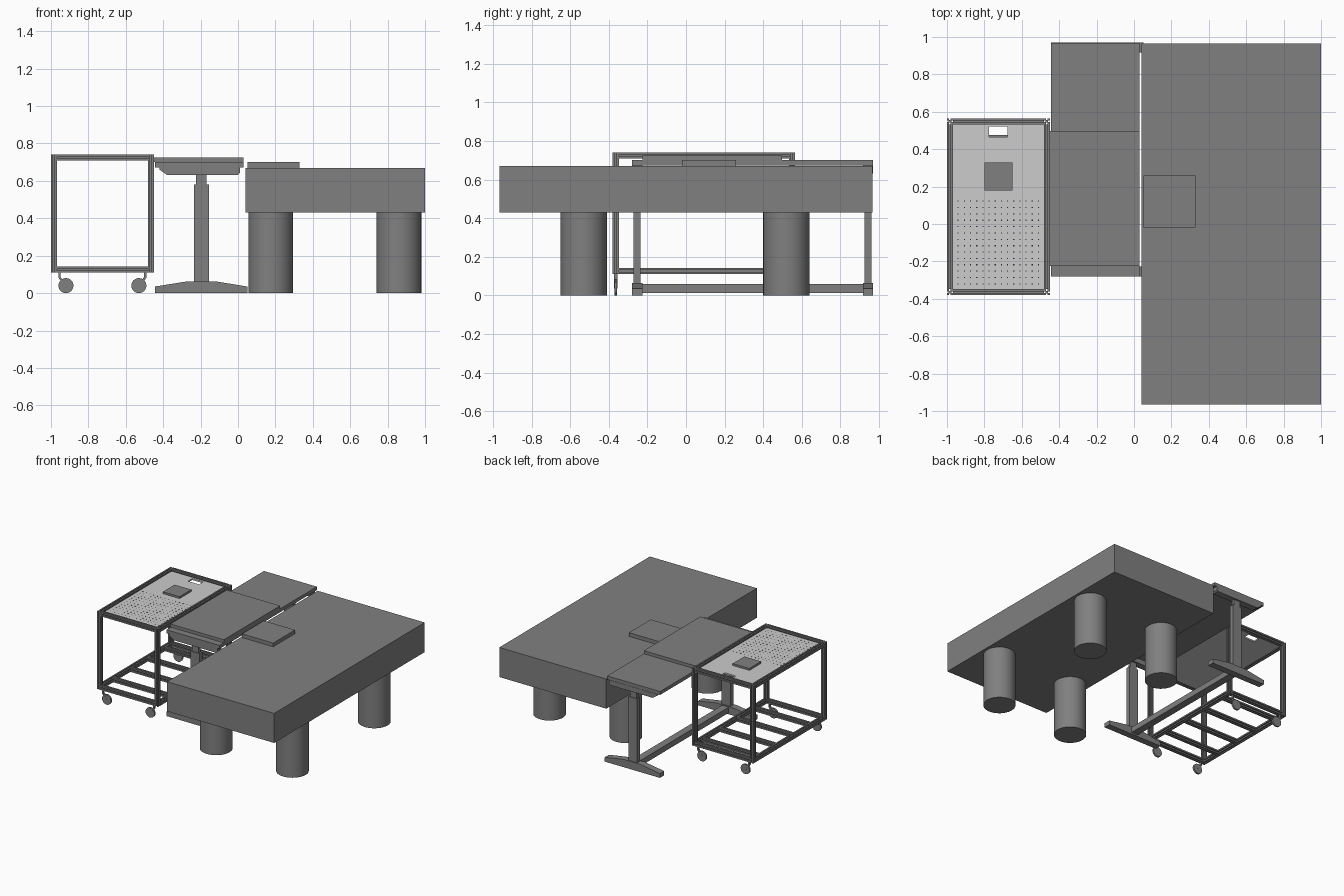
import bpy, bmesh
from mathutils import Matrix, Vector

if "Cube" in bpy.data.objects:
    bpy.data.objects.remove(bpy.data.objects["Cube"])


def material(name, value):
    m = bpy.data.materials.new(name)
    m.use_nodes = True
    col = (value, value, value, 1)
    m.diffuse_color = col
    m.node_tree.nodes["Principled BSDF"].inputs["Base Color"].default_value = col
    return m


GREY = material("mid_grey", 0.216)
LIGHT = material("light_grey", 0.604)
BLACK = material("hole_black", 0.02)


def finish(name, bm, mat):
    bmesh.ops.recalc_face_normals(bm, faces=bm.faces)
    me = bpy.data.meshes.new(name)
    bm.to_mesh(me)
    bm.free()
    me.materials.append(mat)
    ob = bpy.data.objects.new(name, me)
    bpy.context.collection.objects.link(ob)
    return ob


def add_box(bm, x, y, z):
    size = Matrix.Diagonal((x[1] - x[0], y[1] - y[0], z[1] - z[0], 1))
    mid = Matrix.Translation((sum(x) / 2, sum(y) / 2, sum(z) / 2))
    bmesh.ops.create_cube(bm, size=1, matrix=mid @ size)


def box(name, x, y, z, mat=GREY):
    bm = bmesh.new()
    add_box(bm, x, y, z)
    return finish(name, bm, mat)


def prism(name, outline, axis, start, end, mat=GREY):
    """Extrude a closed outline along x, y or z."""
    place = {"x": lambda a, b, t: (t, a, b),
             "y": lambda a, b, t: (a, t, b),
             "z": lambda a, b, t: (a, b, t)}[axis]
    bm = bmesh.new()
    face = bm.faces.new([bm.verts.new(place(a, b, start)) for a, b in outline])
    out = bmesh.ops.extrude_face_region(bm, geom=[face])
    moved = [v for v in out["geom"] if isinstance(v, bmesh.types.BMVert)]
    bmesh.ops.translate(bm, verts=moved, vec=Vector(place(0, 0, end - start)))
    return finish(name, bm, mat)


def cylinder(name, radius, depth, centre, rot=(0, 0, 0), mat=GREY):
    bpy.ops.mesh.primitive_cylinder_add(vertices=40, radius=radius, depth=depth,
                                        location=centre, rotation=rot)
    ob = bpy.context.object
    ob.name = name
    ob.data.materials.append(mat)
    bpy.ops.object.shade_smooth_by_angle()


# Slotted square bar, grooved on all four sides
H, SLOT, DEEP = 0.016, 0.004, 0.009


def slotted_bar(name, axis, a, b, start, end):
    side = [(-H, -H), (-SLOT, -H), (-SLOT, -H + DEEP), (SLOT, -H + DEEP), (SLOT, -H)]
    outline = []
    for _ in range(4):
        outline += side
        side = [(-v, u) for u, v in side]
    prism(name, [(a + u, b + v) for u, v in outline], axis, start, end)


# Big table on four round legs
box("table_slab", (0.04, 1), (-0.965, 0.965), (0.43, 0.67))
for x in (0.175, 0.86):
    for y in (-0.53, 0.52):
        cylinder("table_leg", 0.12, 0.43, (x, y, 0.215))
box("table_plate", (0.05, 0.33), (-0.02, 0.26), (0.67, 0.70))

# Narrow height-adjustable desk
box("desk_board", (-0.445, 0.03), (-0.28, 0.968), (0.672, 0.70))
box("desk_upper_board", (-0.45, 0.03), (-0.225, 0.498), (0.70, 0.725))
foot = [(-0.445, 0), (0.05, 0), (0.05, 0.035), (-0.12, 0.063), (-0.27, 0.063), (-0.445, 0.035)]
bracket = [(-0.42, 0.672), (-0.42, 0.66), (-0.38, 0.632), (0, 0.632), (0.01, 0.642), (0.01, 0.672)]
for y in (-0.253, 0.943):
    prism("desk_foot", foot, "y", y - 0.027, y + 0.027)
    prism("desk_bracket", bracket, "y", y - 0.027, y + 0.027)
    box("desk_column_lower", (-0.235, -0.155), (y - 0.018, y + 0.018), (0.06, 0.58))
    box("desk_column_upper", (-0.225, -0.168), (y - 0.013, y + 0.013), (0.58, 0.64))
box("desk_stretcher", (-0.225, -0.165), (-0.23, 0.92), (0.012, 0.058))

# Cart frame
X0, X1, Y0, Y1, Z0, Z1 = -0.984, -0.466, -0.364, 0.549, 0.126, 0.724
for x in (X0, X1):
    for y in (Y0, Y1):
        slotted_bar("cart_post", "z", x, y, Z0 - H, Z1 + H)
    for z in (Z0, Z1):
        slotted_bar("cart_long_rail", "y", x, z, Y0 + H, Y1 - H)
for z in (Z0, Z1):
    for y in (Y0, Y1):
        slotted_bar("cart_short_rail", "x", y, z, X0 + H, X1 - H)
for y in (-0.2, 0.02, 0.24, 0.46):
    slotted_bar("cart_crossbar", "x", y, Z0, X0 + H, X1 - H)

# Cart top panel with a rectangular cutout
TOP = 0.722
bm = bmesh.new()
xs = (X0 + H, -0.775, -0.675, X1 - H)
ys = (Y0 + H, 0.465, 0.52, Y1 - H)
grid = [[bm.verts.new((x, y, TOP)) for y in ys] for x in xs]
for i in range(3):
    for j in range(3):
        if (i, j) != (1, 1):
            bm.faces.new((grid[i][j], grid[i + 1][j], grid[i + 1][j + 1], grid[i][j + 1]))
ring = bmesh.ops.extrude_face_region(bm, geom=bm.faces[:])
bmesh.ops.translate(bm, vec=(0, 0, -0.012),
                    verts=[v for v in ring["geom"] if isinstance(v, bmesh.types.BMVert)])
finish("cart_panel", bm, LIGHT)
box("cart_plate", (-0.80, -0.65), (0.18, 0.33), (TOP, 0.738))

# Rows of small holes on the front half of the panel
bm = bmesh.new()
for i in range(14):
    for j in range(14):
        x, y = -0.94 + i * 0.033, -0.32 + j * 0.034
        add_box(bm, (x - 0.003, x + 0.003), (y - 0.003, y + 0.003), (TOP - 0.001, TOP + 0.001))
finish("panel_holes", bm, BLACK)

# Casters, with bent forks that lean inward
for x, lean in ((-0.96, 1), (-0.49, -1)):
    for y in (Y0, Y1):
        fork = [(0, 0.112), (0, 0.082), (0.035, 0.035), (0.046, 0.045), (0.012, 0.085), (0.012, 0.112)]
        prism("caster_fork", [(x + lean * u, z) for u, z in fork], "y", y - 0.008, y + 0.008)
        cylinder("caster_wheel", 0.04, 0.014, (x + lean * 0.04, y, 0.04), (1.5708, 0, 0))
